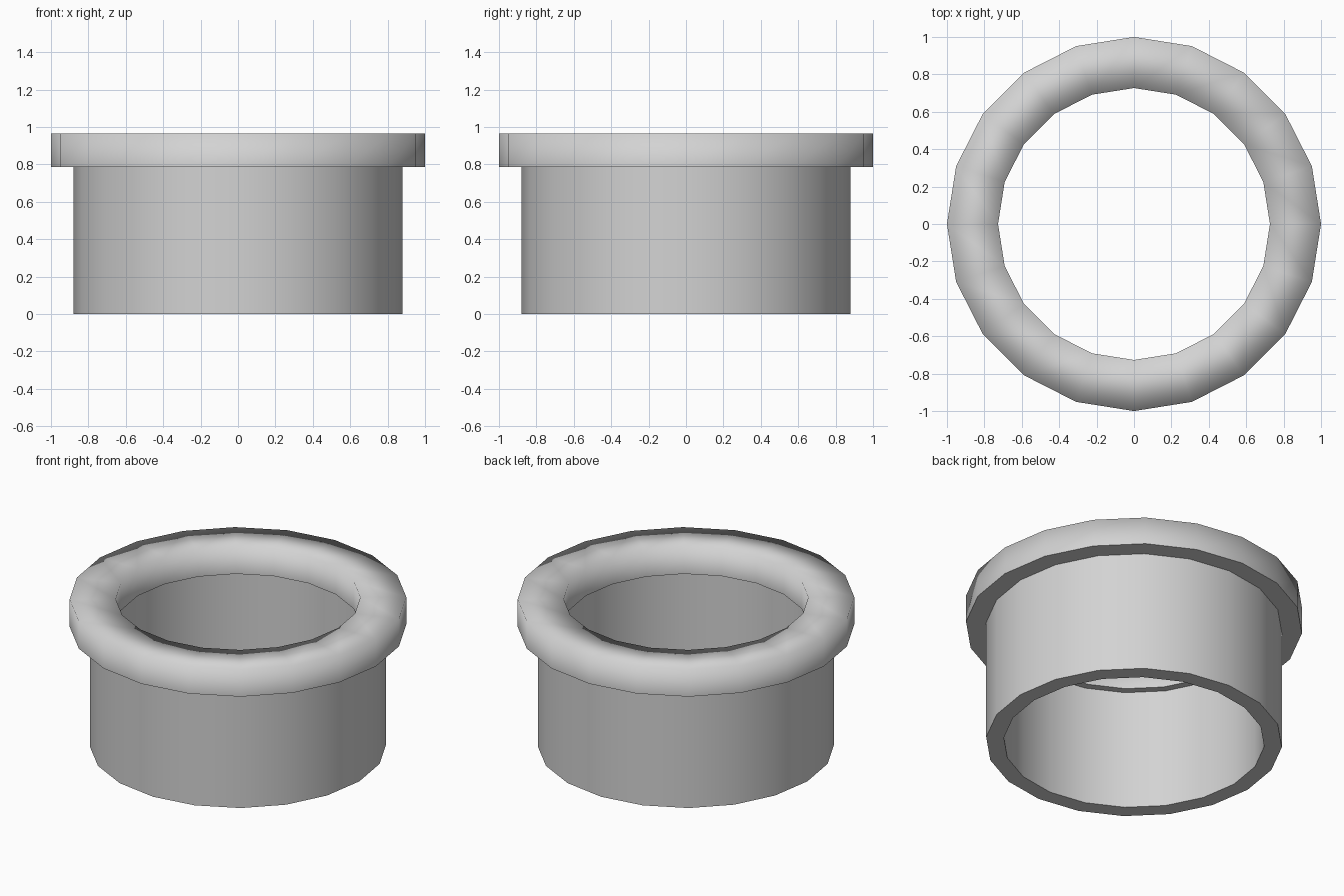
import bpy
import bmesh
from math import cos, sin, tau

cube = bpy.data.objects.get("Cube")
if cube:
    bpy.data.objects.remove(cube, do_unlink=True)

SIDES = 20

grey = bpy.data.materials.new("light_grey")
grey.use_nodes = True
colour = (0.65, 0.65, 0.65, 1)
grey.diffuse_color = colour
grey.node_tree.nodes["Principled BSDF"].inputs["Base Color"].default_value = colour


def make_ring(name, inner, outer, bottom, top, soft_top):
    """Square-section ring; soft_top blends the shading over the upper edges."""
    profile = [(inner, bottom), (outer, bottom), (outer, top), (inner, top)]
    bm = bmesh.new()
    loops = []
    for i in range(SIDES):
        a = tau * i / SIDES
        loops.append([bm.verts.new((r * cos(a), r * sin(a), z)) for r, z in profile])
    for i in range(SIDES):
        here, there = loops[i], loops[(i + 1) % SIDES]
        for j in range(len(profile)):
            k = (j + 1) % len(profile)
            bm.faces.new((here[j], there[j], there[k], here[k]))
    bmesh.ops.recalc_face_normals(bm, faces=bm.faces[:])
    for face in bm.faces:
        face.smooth = True
    # Rim edges run level around the ring; keep the chosen ones crisp
    for edge in bm.edges:
        a, b = edge.verts
        level = abs(a.co.z - b.co.z) < 0.001
        around = abs(a.co.xy.length - b.co.xy.length) < 0.001
        if level and around:
            edge.smooth = soft_top and a.co.z > (bottom + top) / 2
    mesh = bpy.data.meshes.new(name)
    bm.to_mesh(mesh)
    bm.free()
    mesh.materials.append(grey)
    obj = bpy.data.objects.new(name, mesh)
    bpy.context.collection.objects.link(obj)
    return obj


# Tubular body, open through the middle
make_ring("sleeve", 0.775, 0.88, 0, 0.786, False)
# Wide collar on top, with a lip that overhangs inside and out
make_ring("collar", 0.727, 1.0, 0.786, 0.965, True)
